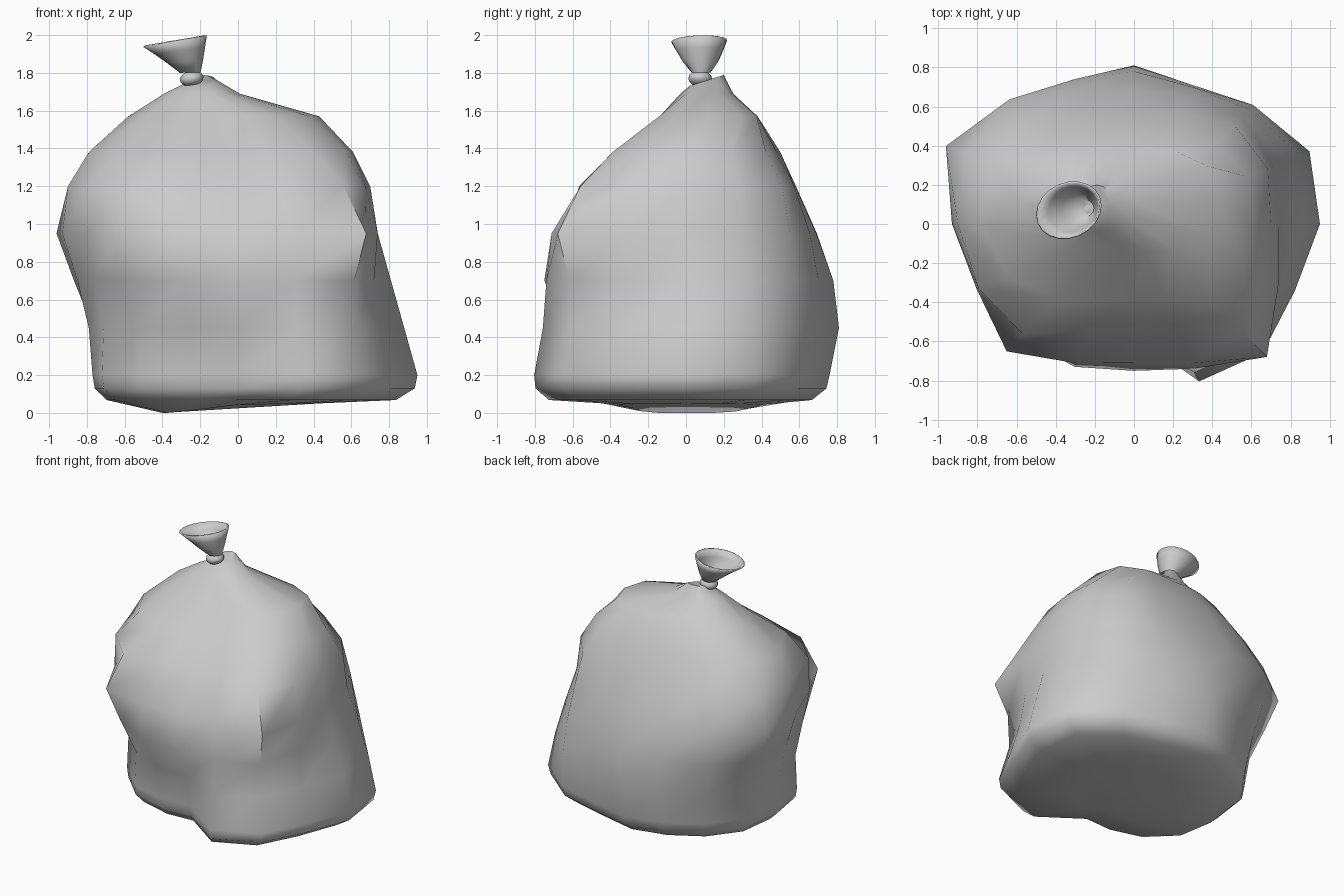
import bpy, bmesh, math

if "Cube" in bpy.data.objects:
    bpy.data.objects.remove(bpy.data.objects["Cube"])

SIDES = 16


def loft(name, rings, cap_start=True, cap_end=True, angle=60):
    """Skin a stack of equal-length point rings into one smooth object."""
    bm = bmesh.new()
    rows = [[bm.verts.new(p) for p in ring] for ring in rings]
    n = len(rows[0])
    for a, b in zip(rows, rows[1:]):
        for i in range(n):
            j = (i + 1) % n
            bm.faces.new((a[i], a[j], b[j], b[i]))
    if cap_start:
        bm.faces.new(rows[0][::-1])
    if cap_end:
        bm.faces.new(rows[-1])
    bmesh.ops.recalc_face_normals(bm, faces=bm.faces)
    mesh = bpy.data.meshes.new(name)
    bm.to_mesh(mesh)
    bm.free()
    ob = bpy.data.objects.new(name, mesh)
    bpy.context.collection.objects.link(ob)
    bpy.ops.object.select_all(action='DESELECT')
    ob.select_set(True)
    bpy.context.view_layer.objects.active = ob
    bpy.ops.object.shade_smooth_by_angle(angle=math.radians(angle))
    return ob


def polar(radii, cx, cy, z):
    n = len(radii)
    return [(cx + r * math.cos(math.tau * i / n),
             cy + r * math.sin(math.tau * i / n), z) for i, r in enumerate(radii)]


# Lumpy bag: radii every 22.5 degrees from +x, counter-clockwise
levels = [(0, 0, .20), (0, 0, .45), (0, 0, .70), (0, 0, .95),
          (0, 0, 1.20), (0, 0, 1.38), (-.05, .12, 1.57)]
radii = [
    [.95, .97, .86, .75, .76, .75, .77, .79, .77, .78, .72, .63, .57, .87, .93, .89],
    [.88, .92, .86, .77, .81, .78, .82, .83, .79, .77, .71, .66, .64, .82, .86, .82],
    [.81, .85, .83, .76, .78, .80, .89, .94, .85, .82, .82, .79, .75, .80, .87, .78],
    [.74, .77, .78, .71, .69, .75, .90, 1.04, .93, .87, .92, .77, .71, .77, .96, .80],
    [.70, .74, .72, .62, .58, .63, .76, .93, .90, .86, .80, .59, .53, .57, .79, .73],
    [.61, .63, .60, .52, .50, .54, .64, .80, .79, .70, .54, .42, .37, .41, .55, .62],
    [.48, .46, .36, .28, .25, .28, .34, .46, .53, .48, .36, .28, .25, .28, .37, .46],
]
body = [polar(r, *lv) for r, lv in zip(radii, levels)]

# Rounded underside, sagging lowest a little left of centre
foot = radii[0]
under = [polar([r * .48 for r in foot], -.03, 0, 0),
         polar([r * .89 for r in foot], -.01, -.01, .068),
         polar([r * .985 for r in foot], 0, -.005, .13)]
under[0] = [(x, y, .05 - .05 * max(0, min(1, (.05 - x) / .4))) for x, y, z in under[0]]

# Gathered crown, peaking just behind the knot
crown = [polar([.20 - .06 * abs(math.sin(math.tau * i / SIDES)) for i in range(SIDES)], -.19, .11, 1.69),
         polar([.06 + .03 * abs(math.sin(math.tau * i / SIDES)) for i in range(SIDES)], -.19, .11, 1.76)]
crown[1] = [(x, y, z + .32 * (y - .11)) for x, y, z in crown[1]]
loft("bag_body", under + body + crown)

# Tied knot
bpy.ops.mesh.primitive_uv_sphere_add(segments=16, ring_count=8, location=(-.245, .075, 1.77),
                                     rotation=(0, math.radians(-10), 0))
knot = bpy.context.object
knot.name = "knot"
knot.scale = (.063, .063, .042)
bpy.ops.object.shade_smooth_by_angle(angle=math.radians(60))

# Flared open tail above the knot, rim tilted towards the left
tail = []
for t in (0, .35, .7, 1):
    cx, cy = -.255 - .08 * t, .08 - .01 * t
    rx, ry = .05 + .11 * t, .045 + .092 * t ** .75
    ring = []
    for i in range(20):
        a = math.tau * i / 20
        dx = rx * math.cos(a)
        dy = ry * math.sin(a) + .15 * dx * t
        ring.append((cx + dx, cy + dy, 1.81 + .162 * t + .17 * dx * t))
    tail.append(ring)
ob = loft("bag_tail", tail, cap_end=False)
mod = ob.modifiers.new("film_thickness", 'SOLIDIFY')
mod.thickness = .01
mod.offset = -1
